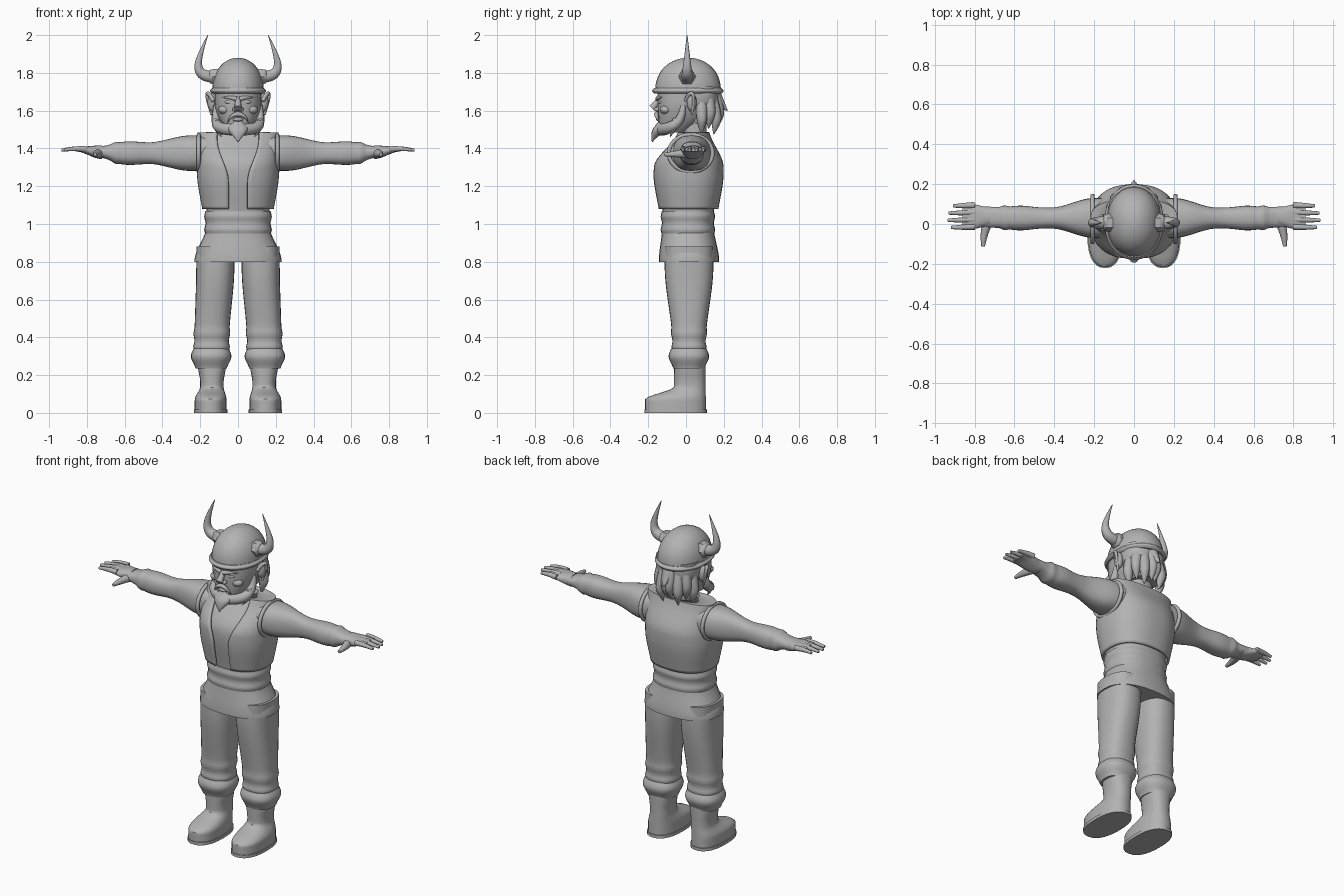
import bpy, bmesh, math
from mathutils import Vector

cube = bpy.data.objects.get("Cube")
if cube:
    bpy.data.objects.remove(cube)

tone = (.45, .45, .45, 1)
grey = bpy.data.materials.new("clay_grey")
grey.use_nodes = True
grey.diffuse_color = tone
grey.node_tree.nodes["Principled BSDF"].inputs["Base Color"].default_value = tone

SQUARENESS = 2.4


def ease(value, start, end):
    t = min(max((value - start) / (end - start), 0), 1)
    return t * t * (3 - 2 * t)


def bump(value, centre, width):
    return math.exp(-((value - centre) / width) ** 2)


def signed_power(value, power):
    return math.copysign(abs(value) ** power, value)


def finish(name, mesh, mirror):
    mesh.materials.clear()
    mesh.materials.append(grey)
    part = bpy.data.objects.new(name, mesh)
    bpy.context.collection.objects.link(part)
    if mirror:
        part.modifiers.new("mirror", 'MIRROR')
    bpy.ops.object.select_all(action='DESELECT')
    part.select_set(True)
    bpy.context.view_layer.objects.active = part
    bpy.ops.object.shade_smooth_by_angle(angle=math.radians(50))
    return part


def mesh_from(bm, name):
    bmesh.ops.recalc_face_normals(bm, faces=bm.faces)
    mesh = bpy.data.meshes.new(name)
    bm.to_mesh(mesh)
    bm.free()
    return mesh


def bridge(bm, low, high):
    for a, b, c, d in zip(low, low[1:], high[1:], high):
        bm.faces.new((a, b, c, d))


def loft(name, start, end, shape, axis='z', steps=20, sides=28, power=SQUARENESS, mirror=False):
    """Skin the ovals that shape(t) gives: two centre coordinates and two radii."""
    bm = bmesh.new()
    rings = []
    for step in range(steps + 1):
        t = start + (end - start) * (1 - math.cos(math.pi * step / steps)) / 2
        a, b, radius_a, radius_b = shape(t)
        ring = []
        for i in range(sides):
            turn = math.tau * i / sides
            u = a + radius_a * signed_power(math.cos(turn), 2 / power)
            v = b + radius_b * signed_power(math.sin(turn), 2 / power)
            ring.append(bm.verts.new((u, v, t) if axis == 'z' else (t, u, v)))
        rings.append(ring)
    for low, high in zip(rings, rings[1:]):
        bridge(bm, low + low[:1], high + high[:1])
    bm.faces.new(rings[0])
    bm.faces.new(rings[-1])
    return finish(name, mesh_from(bm, name), mirror)


def tube(name, points, thickness, taper=.95, mirror=False, cyclic=False):
    """Round tube along a smooth path, thinning towards its end."""
    curve = bpy.data.curves.new(name, 'CURVE')
    curve.dimensions = '3D'
    curve.bevel_depth, curve.bevel_resolution, curve.use_fill_caps = 1, 3, True
    spline = curve.splines.new('NURBS')
    last = len(points) - 1
    spline.points.add(last)
    for i, (point, place) in enumerate(zip(spline.points, points)):
        point.co = (*place, 1)
        point.radius = thickness * (1 - taper * (i / last) ** 2)
    spline.order_u, spline.resolution_u = 3, 6
    spline.use_endpoint_u, spline.use_cyclic_u = not cyclic, cyclic
    path = bpy.data.objects.new(name + "_path", curve)
    bpy.context.collection.objects.link(path)
    graph = bpy.context.evaluated_depsgraph_get()
    mesh = bpy.data.meshes.new_from_object(path.evaluated_get(graph))
    bpy.data.objects.remove(path)
    return finish(name, mesh, mirror)


def ball(name, place, size, mirror=False):
    bm = bmesh.new()
    bmesh.ops.create_uvsphere(bm, u_segments=16, v_segments=12, radius=1)
    for vert in bm.verts:
        vert.co = Vector(place) + vert.co * Vector(size)
    return finish(name, mesh_from(bm, name), mirror)


# Torso, sash and tunic skirt
def torso(z, margin=0):
    chest, shoulder = ease(z, 1, 1.27), ease(z, 1.3, 1.5)
    return (0, .012 + .025 * shoulder, .16 + .035 * chest + margin,
            .13 + .035 * chest - .1 * shoulder + margin)


def sash(z):
    roll = .007 * (bump(z, .97, .02) + bump(z, 1.04, .02))
    return 0, .01, .172 + roll, .137 + roll


def tunic(z):
    flare = ease(z, 1, .8)
    return 0, .01 + .006 * flare, .165 + .066 * flare, .135 + .025 * flare


loft("torso", 1.03, 1.48, torso)
loft("sash", .95, 1.07, sash)
loft("tunic_skirt", .8, .98, tunic)


# Sleeveless vest, open at the front, built as one half and mirrored
def vest(rows=24, columns=28):
    bm = bmesh.new()
    grid = []
    for row in range(rows + 1):
        z = 1.08 + .4 * row / rows
        x, y, width, depth = torso(z, .015)
        gap = .05 + .06 * ease(z, 1.22, 1.45)
        opening = math.asin((gap / width) ** (SQUARENESS / 2))
        line = []
        for i in range(columns + 1):
            turn = opening + (math.pi - opening) * i / columns
            x = width * abs(math.sin(turn)) ** (2 / SQUARENESS) if i < columns else 0
            line.append(bm.verts.new((x, y - depth * signed_power(math.cos(turn), 2 / SQUARENESS), z)))
        grid.append(line)
    # shoulder yoke folded in towards the neck
    grid.append([bm.verts.new((v.co.x * .45, v.co.y * .9, v.co.z)) for v in line])
    for low, high in zip(grid, grid[1:]):
        bridge(bm, low, high)
    part = finish("vest", mesh_from(bm, "vest"), True)
    cloth = part.modifiers.new("cloth", 'SOLIDIFY')
    cloth.thickness, cloth.offset = .014, 0


vest()
circle = [math.tau * i / 16 for i in range(16)]
tube("armhole_trim", [(.208, .025 + .118 * math.cos(turn), 1.375 + .1 * math.sin(turn)) for turn in circle],
     .011, taper=0, mirror=True, cyclic=True)


# Arms, hands and fingers
def arm(x):
    elbow, wrist = ease(x, .25, .48), ease(x, .6, .75)
    muscle, cuff = bump(x, .57, .07), .008 * bump(x, .65, .015)
    return (.03 + .005 * wrist, 1.375 + .007 * wrist,
            .1 - .048 * ease(x, .2, .42) + .01 * muscle + cuff,
            .094 - .038 * elbow - .028 * wrist + .006 * muscle + cuff)


def palm(x):
    flat = ease(x, .72, .86)
    return .037, 1.38 + .016 * flat, .046 + .016 * bump(x, .81, .05), .036 - .024 * flat


loft("arm", .12, .76, arm, axis='x', steps=50, mirror=True)
loft("palm", .72, .86, palm, axis='x', mirror=True)
for i, finger in enumerate(("index", "middle", "ring", "little")):
    root, spread = .036 * i - .013, .036 * i - .017
    tip = .935 - .01 * (i - 1.3) ** 2
    tube(finger + "_finger", [(.8, root, 1.396), (.86, spread, 1.402), (tip, spread, 1.392)],
         .016, taper=.5, mirror=True)
tube("thumb", [(.73, .02, 1.375), (.755, -.04, 1.37), (.757, -.113, 1.368)], .026, taper=.65, mirror=True)


# Trousers, boot cuffs, boots and soles
def trouser(z):
    thigh = ease(z, .35, .78)
    fold = .006 * (bump(z, .42, .02) + bump(z, .35, .015))
    return .14 - .02 * thigh, .016, .091 + .01 * thigh + fold, .087 + .042 * thigh + fold


def boot_cuff(z):
    puff = .03 * bump(z, .3, .05)
    return .142, .015, .077 + puff, .077 + puff


def boot(z):
    foot, calf = ease(z, .14, .07), .012 * ease(z, .16, .25)
    return .138 + .007 * foot, .02 - .076 * foot, .062 + .022 * foot + calf, .083 + .078 * foot


def sole(z):
    return .145, -.055, .089, .166


loft("trouser_leg", .32, .88, trouser, steps=40, mirror=True)
loft("boot_cuff", .235, .34, boot_cuff, mirror=True)
loft("boot", .01, .26, boot, steps=30, mirror=True)
loft("sole", 0, .018, sole, steps=2, mirror=True)


# Neck, head and hair
def neck(z):
    return 0, .045, .067, .063


def head(z):
    jaw = ease(z, 1.45, 1.65) ** .5
    return 0, .105 * jaw - .1, .03 + .095 * jaw, .03 + .125 * jaw


def hair(z):
    full = ease(z, 1.48, 1.68)
    return 0, .085 - .03 * full, .07 + .06 * full, .07 + .048 * full


loft("neck", 1.43, 1.6, neck, steps=2)
loft("head", 1.485, 1.74, head)
loft("hair", 1.53, 1.73, hair)
for k in range(4):
    turn, low = math.radians(12 + 24 * k), 1.475 + .03 * (k % 2)
    across, back = math.cos(turn), math.sin(turn)
    tube(f"hair_lock_{k}", [(across * reach, .06 + back * reach, low + lift)
                            for reach, lift in ((.08, .2), (.12, .1), (.11, .04), (.1, 0))],
         .035, mirror=True)
tube("hair_flick", [(0, .15, 1.69), (0, .185, 1.63), (0, .22, 1.6)], .035)

# Face
tube("nose", [(0, -.18, 1.612), (0, -.158, 1.635), (0, -.14, 1.67)], .02, taper=.5)
ball("nostril", (.017, -.153, 1.607), (.013, .016, .011), True)
ball("eye", (.045, -.133, 1.645), (.024, .012, .011), True)
ball("cheekbone", (.07, -.107, 1.605), (.035, .03, .024), True)
ball("lower_lip", (0, -.143, 1.553), (.028, .015, .01))
tube("eyebrow", [(.01, -.15, 1.662), (.045, -.152, 1.674), (.09, -.122, 1.668)], .013, mirror=True)
tube("moustache", [(0, -.155, 1.582), (.04, -.162, 1.58), (.055, -.142, 1.535)], .014, mirror=True)
ball("ear", (.135, .03, 1.645), (.026, .026, .05), True)
tube("ear_rim", [(.13, 0, 1.65), (.155, .015, 1.7), (.17, .05, 1.68), (.14, .03, 1.58)],
     .011, taper=.4, mirror=True)


# Beard with a pointed chin and side locks
def chin_beard(z):
    full = ease(z, 1.42, 1.51) * ease(z, 1.58, 1.5)
    return 0, .05 * ease(z, 1.43, 1.53) - .178, .055 * full, .04 * full


loft("chin_beard", 1.434, 1.56, chin_beard, sides=16)
tube("jaw_beard", [(.02, -.13, 1.5), (.1, -.1, 1.5), (.12, -.02, 1.55), (.115, -.015, 1.63)],
     .033, taper=.6, mirror=True)
tube("jaw_lock", [(.11, -.05, 1.55), (.13, -.06, 1.51), (.085, -.085, 1.46)], .022, mirror=True)


# Helmet dome and brim
def dome(z):
    swell = (1 - min((z - 1.7) / .18, 1) ** 2.3) ** .5
    return 0, .011, .136 * swell, .174 * swell


def brim(z):
    lip = .015 * bump(z, 1.705, .012)
    return 0, .01, .134 + lip, .175 + lip


loft("helmet_dome", 1.7, 1.879, dome, power=2.1)
loft("helmet_brim", 1.69, 1.72, brim, steps=10, power=2.1)


# Horns in six-sided sockets
def socket(x):
    size = .046 - .01 * ease(x, .14, .152)
    return .006, 1.78, size, size


loft("horn_socket", .105, .152, socket, axis='x', steps=4, sides=6, power=2, mirror=True)
tube("horn", [(x, .006, z) for x, z in ((.12, 1.78), (.17, 1.78), (.21, 1.81), (.21, 1.88), (.16, 2))],
     .034, mirror=True)
